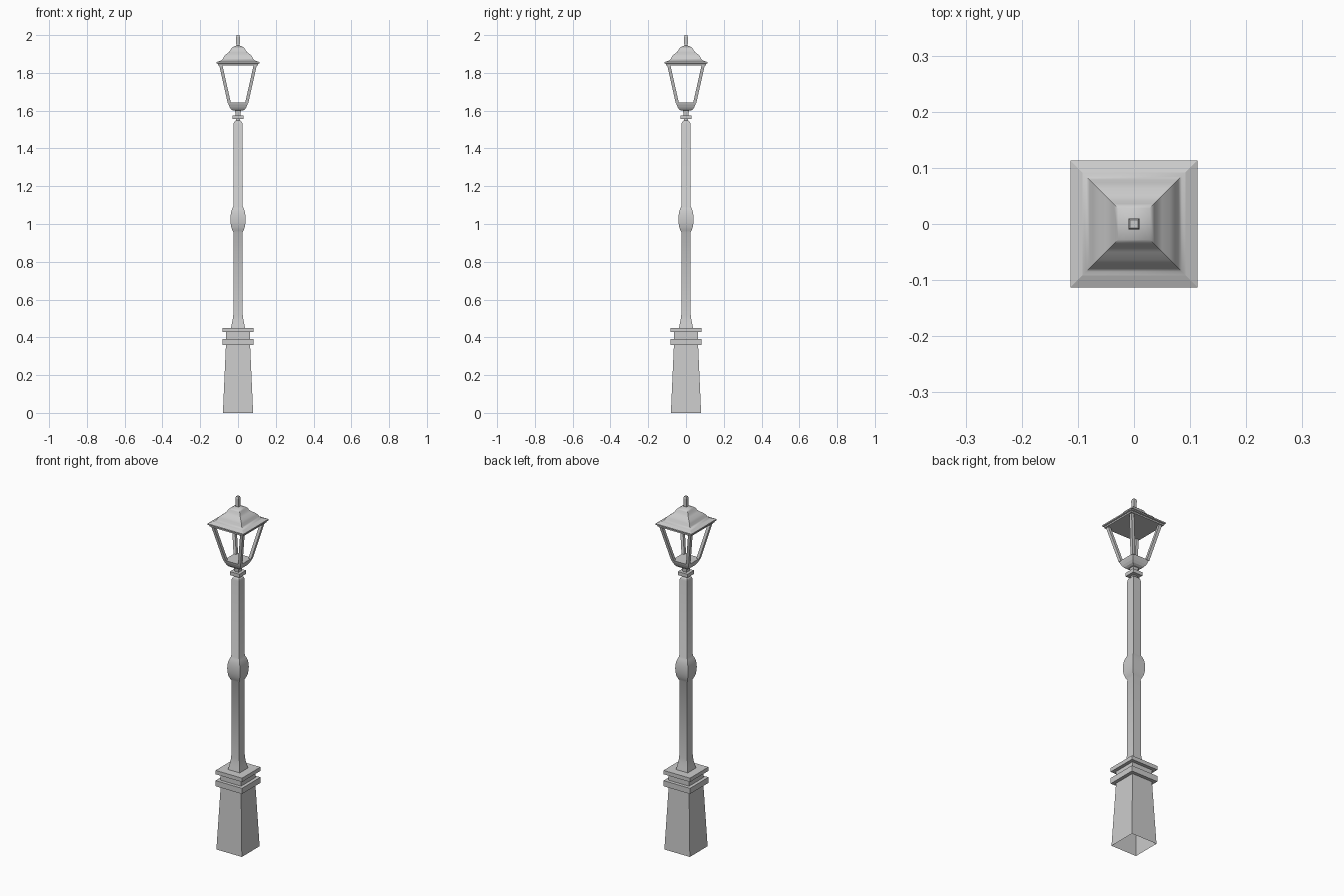
import bpy, bmesh
from mathutils import Vector

if "Cube" in bpy.data.objects:
    bpy.data.objects.remove(bpy.data.objects["Cube"])


def finish(name, bm, smooth=False):
    bmesh.ops.recalc_face_normals(bm, faces=bm.faces)
    me = bpy.data.meshes.new(name)
    bm.to_mesh(me)
    bm.free()
    ob = bpy.data.objects.new(name, me)
    bpy.context.collection.objects.link(ob)
    if smooth:
        bpy.ops.object.select_all(action='DESELECT')
        ob.select_set(True)
        bpy.context.view_layer.objects.active = ob
        bpy.ops.object.shade_smooth_by_angle(angle=0.6)
    return ob


def square_loft(name, profile, smooth=False, open_bottom=False):
    """Loft square sections given as (half width, z)."""
    bm = bmesh.new()
    corners = ((-1, -1), (1, -1), (1, 1), (-1, 1))
    rings = [[bm.verts.new((sx * h, sy * h, z)) for sx, sy in corners]
             for h, z in profile]
    for a, b in zip(rings, rings[1:]):
        for i in range(4):
            j = (i + 1) % 4
            bm.faces.new((a[i], a[j], b[j], b[i]))
    bm.faces.new(rings[-1])
    if not open_bottom:
        bm.faces.new(rings[0][::-1])
    return finish(name, bm, smooth)


# Tapered pedestal, hollow underneath, with two ledges
square_loft("pedestal", [(0.08, 0), (0.064, 0.36)], open_bottom=True)
square_loft("lower_ledge", [(0.083, 0.36), (0.083, 0.392)])
square_loft("ledge_neck", [(0.064, 0.392), (0.064, 0.428)])
square_loft("upper_ledge", [(0.083, 0.428), (0.083, 0.45)])

# Shaft with flared foot and rounded knop
square_loft("shaft", [
    (0.037, 0.45), (0.032, 0.475), (0.028, 0.495), (0.025, 0.52),
    (0.024, 0.955), (0.03, 0.967), (0.036, 0.985), (0.039, 1.005),
    (0.04, 1.025), (0.039, 1.045), (0.036, 1.065), (0.03, 1.083),
    (0.025, 1.093), (0.024, 1.53), (0.02, 1.54)], smooth=True)

# Collar between shaft and lantern
square_loft("collar_lower_neck", [(0.02, 1.54), (0.011, 1.548), (0.011, 1.557)])
square_loft("collar_plate", [(0.03, 1.555), (0.03, 1.575)])
square_loft("collar_upper_neck", [(0.013, 1.575), (0.016, 1.602)])

# Lantern tray
square_loft("lantern_tray", [(0.026, 1.60), (0.036, 1.606), (0.044, 1.618),
                             (0.05, 1.632), (0.053, 1.643)])

# Four leaning corner bars
for n, (sx, sy) in enumerate(((-1, -1), (1, -1), (1, 1), (-1, 1)), 1):
    bm = bmesh.new()
    bmesh.ops.create_cube(bm, size=1)
    for v in bm.verts:
        top = v.co.z > 0
        c = 0.092 if top else 0.046
        v.co = Vector((sx * c + v.co.x * 0.017, sy * c + v.co.y * 0.017,
                       1.845 if top else 1.64))
    finish("lantern_bar_%d" % n, bm)

# Roof rim, curved roof and finial
square_loft("roof_rim", [(0.106, 1.84), (0.106, 1.848), (0.113, 1.85),
                         (0.113, 1.857), (0.092, 1.865)])
square_loft("roof", [(0.092, 1.865), (0.085, 1.868), (0.079, 1.876),
                     (0.073, 1.888), (0.064, 1.898), (0.05, 1.908),
                     (0.041, 1.918), (0.036, 1.93), (0.028, 1.937),
                     (0.011, 1.944)], smooth=True)
square_loft("finial", [(0.009, 1.94), (0.01, 1.99), (0.007, 2.0)])
